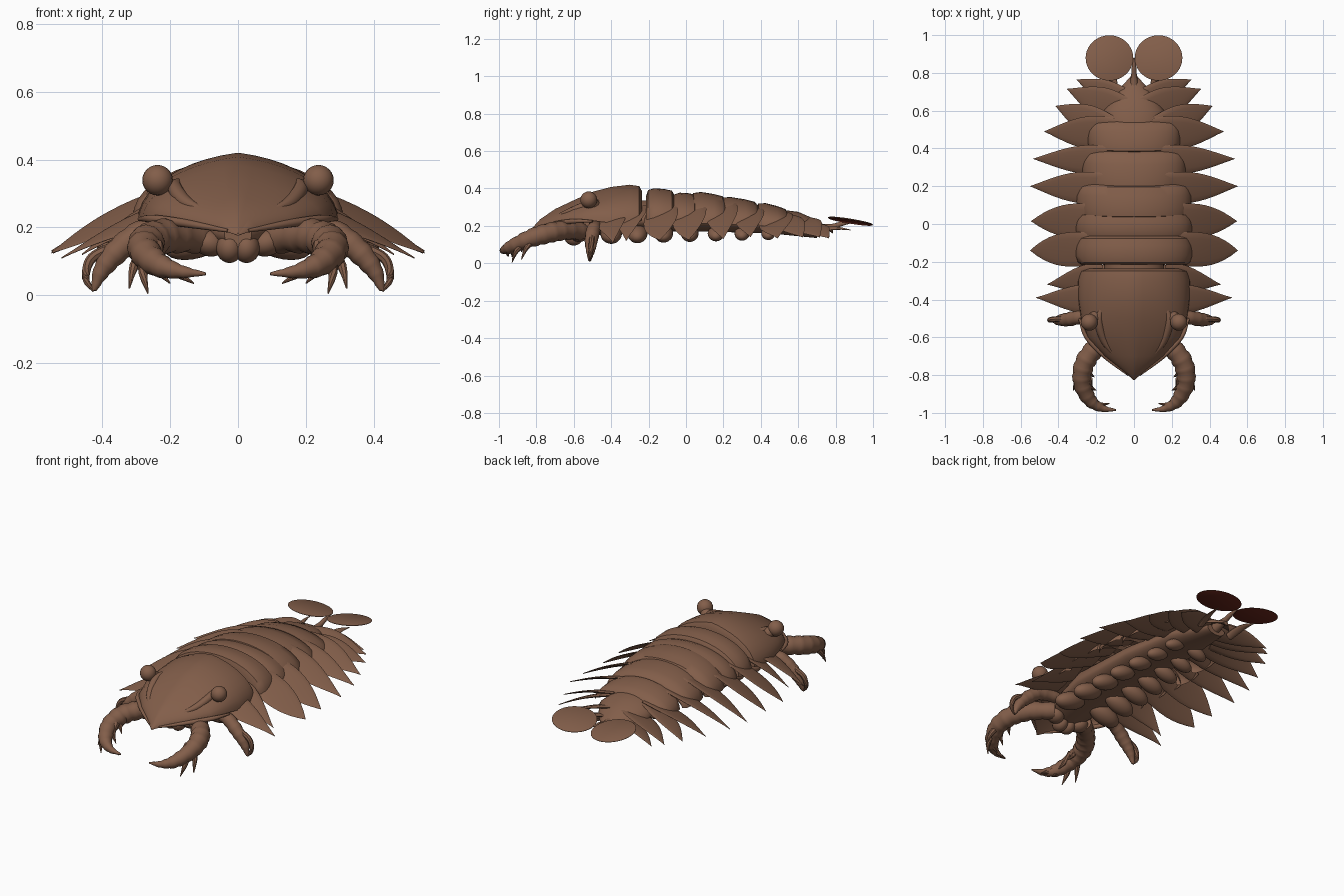
import bpy, bmesh
from math import sin, cos, pi, radians
from mathutils import Vector

if "Cube" in bpy.data.objects:
    bpy.data.objects.remove(bpy.data.objects["Cube"])


def material(name, rgb):
    m = bpy.data.materials.new(name)
    m.use_nodes = True
    m.diffuse_color = (*rgb, 1)
    bsdf = m.node_tree.nodes["Principled BSDF"]
    bsdf.inputs["Base Color"].default_value = (*rgb, 1)
    bsdf.inputs["Roughness"].default_value = 0.7
    return m


BROWN = material("shell brown", (0.225, 0.112, 0.068))
RED = material("dark red", (0.15, 0.021, 0.012))
made = []


def finish(name, bm, mirror=False):
    """Turn a bmesh into an object, mirrored across x when it is one of a pair."""
    bmesh.ops.recalc_face_normals(bm, faces=bm.faces)
    me = bpy.data.meshes.new(name)
    bm.to_mesh(me)
    bm.free()
    me.materials.append(BROWN)
    ob = bpy.data.objects.new(name, me)
    bpy.context.collection.objects.link(ob)
    if mirror:
        ob.modifiers.new("Mirror", "MIRROR").use_clip = False
    made.append(ob)
    return ob


def skin(bm, rings):
    """Bridge closed rings of equal length and cap both ends."""
    loops = [[bm.verts.new(p) for p in ring] for ring in rings]
    n = len(loops[0])
    for a, b in zip(loops, loops[1:]):
        for i in range(n):
            j = (i + 1) % n
            bm.faces.new((a[i], a[j], b[j], b[i]))
    bm.faces.new(loops[0])
    bm.faces.new(loops[-1])


def smooth_path(pts, steps=6):
    """Catmull-Rom through tuples; the last item of each tuple is the radius."""
    v = [Vector(p) for p in pts]
    v = [2 * v[0] - v[1]] + v + [2 * v[-1] - v[-2]]
    out = []
    for a, b, c, d in zip(v, v[1:], v[2:], v[3:]):
        for k in range(steps):
            t = k / steps
            out.append(0.5 * (2 * b + (c - a) * t + (2 * a - 5 * b + 4 * c - d) * t ** 2
                              + (3 * b - a - 3 * c + d) * t ** 3))
    return out + [v[-2]]


def tube(bm, pts, ridge=0.0, n=12, steps=6):
    path = smooth_path(pts, steps)
    rings = []
    for k, p in enumerate(path):
        q, r = path[min(k + 1, len(path) - 1)], path[max(k - 1, 0)]
        tan = (q - r).to_3d().normalized()
        side = tan.cross(Vector((0, 0, 1))).normalized()
        up = side.cross(tan)
        rad = max(p[3], 0.002) * (1 + ridge * (1 if k % 3 else -1))
        rings.append([p.to_3d() + rad * (side * cos(a) + up * sin(a))
                      for a in (2 * pi * i / n for i in range(n))])
    skin(bm, rings)


def ball(bm, centre, size, rot=0.0):
    new = bmesh.ops.create_uvsphere(bm, u_segments=20, v_segments=12, radius=1)["verts"]
    for v in new:
        x, y, z = v.co.x * size[0], v.co.y * size[1], v.co.z * size[2]
        v.co = Vector(centre) + Vector((x * cos(rot) + z * sin(rot), y, z * cos(rot) - x * sin(rot)))


def shell_ring(y, w, top, edge, hollow, keel=0.0, bow=0.0, n=40):
    """Arched section; hollow is the height of the under arch (negative makes it a belly)."""
    ring = []
    for i in range(n):
        c, s = cos(2 * pi * i / n), sin(2 * pi * i / n)
        h = (top - keel - edge) * s + keel * (1 - abs(c)) ** 2 if s > 0 else -hollow * s
        ring.append((w * c, y - bow * (1 - c * c), edge + h))
    return ring


# Hollow head shield with a central keel and pointed snout
bm = bmesh.new()
shield = [(-.825, .004, .185, .178, -.003), (-.78, .055, .235, .193, .005), (-.7, .155, .29, .215, .03),
          (-.6, .245, .337, .228, .06), (-.5, .28, .382, .228, .11), (-.4, .295, .408, .215, .15),
          (-.3, .297, .42, .215, .16), (-.25, .285, .412, .22, .15), (-.235, .25, .385, .23, .12)]
skin(bm, [shell_ring(*row, keel=0.018 if row[1] > .1 else 0.004) for row in shield])
finish("head_shield", bm)

# Raised brow running from each eye to the snout
bm = bmesh.new()
tube(bm, [(.17, -.44, .335, .012), (.185, -.52, .315, .022), (.155, -.62, .275, .02), (.1, -.7, .25, .006)])
tube(bm, [(.29, -.5, .225, .006), (.25, -.6, .225, .012), (.155, -.7, .212, .012), (.03, -.8, .19, .005)])
finish("brow_ridges", bm, True)

# Overlapping back plates: start, end, half width, top at start, top at end, forward bow
plates = [(-.215, -.06, .31, .405, .392, 0), (-.075, .06, .31, .38, .372, 0), (.035, .215, .305, .39, .36, .012),
          (.2, .39, .275, .365, .33, .03), (.38, .55, .245, .335, .29, .008)]
for k, (y0, y1, w, t0, t1, bow) in enumerate(plates):
    bm = bmesh.new()
    rings = []
    for f, g, d in ((0, .9, .05), (.08, .96, .012), (.3, 1, 0), (.65, 1, 0), (.9, .97, .005), (1, .9, .03)):
        top = t0 + (t1 - t0) * f - d
        edge = .23 - .008 * k
        rings.append(shell_ring(y0 + (y1 - y0) * f, w * g, top, edge, (top - edge) * .72,
                                bow=bow * (1 - f)))
    skin(bm, rings)
    finish(f"back_plate_{k + 1}", bm)

# Teardrop end plate
bm = bmesh.new()
skin(bm, [shell_ring(*r) for r in ((.52, .13, .25, .2, .02), (.535, .155, .283, .2, .03),
                                   (.6, .16, .275, .195, .03), (.68, .11, .24, .185, .02),
                                   (.74, .055, .205, .175, .01), (.785, .015, .185, .17, -.01))])
finish("end_plate", bm)

# Narrow belly core
bm = bmesh.new()
skin(bm, [shell_ring(*r) for r in ((-.64, .04, .22, .18, -.04), (-.55, .12, .28, .2, -.06),
                                   (-.3, .16, .34, .23, -.06), (.1, .15, .32, .23, -.06),
                                   (.45, .12, .27, .21, -.05), (.7, .06, .19, .17, -.035))])
finish("belly", bm)


def flap(bm, root, tip, width, power, thick=0.014, pitch=0.35):
    """Tapered, drooping swimming blade with a lens-shaped section, front edge lowest."""
    root, tip = Vector(root), Vector(tip)
    across = (tip - root).cross(Vector((0, 0, 1))).normalized()
    across = (across if across.y > 0 else -across) + Vector((0, 0, pitch))
    rings = []
    for k in range(13):
        t = k / 12
        mid = root.lerp(tip, t) + Vector((0, 0, .015 * sin(pi * t)))
        half = width / 2 * max((1 + .25 * sin(pi * t)) * (1 - t ** power), .01)
        h = thick * (1 - .85 * t)
        rings.append([mid + across * half * cos(a) + Vector((0, 0, h * sin(a)))
                      for a in (2 * pi * i / 14 for i in range(14))])
    skin(bm, rings)


# Side flaps: list of blades (root, tip, width, bluntness) for each pair
flaps = [[((.16, -.4, .26), (.52, -.39, .11), .15, 1.6)],
         [((.16, -.28, .28), (.46, -.32, .12), .15, 1.6)],
         [((.14, -.13, .31), (.55, -.14, .125), .15, 5)],
         [((.14, .02, .31), (.545, .015, .125), .15, 4)],
         [((.14, .19, .3), (.55, .2, .13), .15, 2.2)],
         [((.12, .34, .27), (.535, .345, .14), .14, 2)],
         [((.1, .48, .24), (.475, .49, .135), .16, 2.2), ((.13, .51, .235), (.415, .625, .14), .13, 2.8)],
         [((.06, .6, .215), (.355, .715, .14), .15, 2.2), ((.05, .66, .185), (.305, .765, .135), .11, 2.4)],
         [((.1, .69, .165), (.13, .88, .178), .04, 1.8)]]
for k, blades in enumerate(flaps):
    bm = bmesh.new()
    for blade in blades:
        flap(bm, *blade)
    finish(f"side_flaps_{k + 1}", bm, True)

# Plump lobes beneath each segment, splayed outward
bm = bmesh.new()
for k in range(7):
    size = 1 - .06 * k
    ball(bm, (.12 * size, -.4 + .14 * k, .16), (.1 * size, .058 * size, .05 * size), .3)
finish("belly_lobes", bm, True)

# Eyes on short stalks
bm = bmesh.new()
tube(bm, [(.18, -.47, .28, .035), (.21, -.495, .315, .032), (.235, -.52, .34, .03)])
ball(bm, (.237, -.52, .339), (.045, .045, .045))
finish("stalked_eyes", bm, True)

# Mouth parts under the snout
bm = bmesh.new()
ball(bm, (.025, -.6, .14), (.04, .05, .045))
ball(bm, (.085, -.57, .155), (.05, .05, .04), -.3)
finish("mouth_parts", bm, True)

# Grasping arms, segmented, with claw spines along the inner curve
arm = [(.1, -.55, .17, .045), (.2, -.65, .175, .05), (.262, -.74, .16, .052), (.275, -.84, .13, .046),
       (.235, -.93, .09, .036), (.17, -.975, .07, .02), (.095, -.985, .063, .004)]
bm = bmesh.new()
tube(bm, arm, ridge=.05)
finish("grasping_arms", bm, True)
bm = bmesh.new()
for base, end in (((.27, -.8, .14), (.32, -.88, .02)), ((.27, -.86, .12), (.265, -.93, .005)),
                  ((.25, -.9, .11), (.2, -.93, .035)), ((.21, -.94, .09), (.13, -.95, .035)),
                  ((.24, -.82, .15), (.2, -.88, .06)), ((.24, -.74, .16), (.21, -.81, .09))):
    a, b = Vector(base), Vector(end)
    m = a.lerp(b, .5) + Vector((.012, -.012, .004))
    tube(bm, [(*a, .02), (*m, .014), (*b, .002)], n=8, steps=3)
finish("arm_spines", bm, True)

# Front walking legs with a forked foot
bm = bmesh.new()
tube(bm, [(.15, -.47, .2, .03), (.27, -.49, .19, .036), (.35, -.505, .135, .036), (.4, -.51, .075, .026),
          (.425, -.515, .015, .008)], ridge=.04)
tube(bm, [(.35, -.5, .15, .015), (.43, -.505, .11, .015), (.448, -.51, .05, .011), (.425, -.515, .012, .004)], n=8)
finish("walking_legs", bm, True)

# Tail discs with dark undersides, outer rims tipped up, and their stalk
bm = bmesh.new()
rings = []
for scale, dz in ((.95, -.004), (1, -.001), (1, .001), (.95, .004)):
    ring = []
    for i in range(40):
        a = 2 * pi * i / 40
        x, y = .126 * scale * cos(a), .12 * scale * sin(a)
        ring.append((.13 + x, .879 + y, .225 - .16 * y + .08 * x + dz))
    rings.append(ring)
skin(bm, rings)
discs = finish("tail_discs", bm, True)
discs.data.materials.append(RED)
for face in discs.data.polygons:
    if face.normal.z < -.3:
        face.material_index = 1
bm = bmesh.new()
tube(bm, [(0, .7, .18, .03), (0, .78, .195, .016), (0, .83, .21, .012), (0, .88, .217, .004)])
finish("tail_stalk", bm)

bpy.ops.object.select_all(action="DESELECT")
for ob in made:
    ob.select_set(True)
bpy.context.view_layer.objects.active = made[0]
bpy.ops.object.shade_smooth_by_angle(angle=radians(40))
